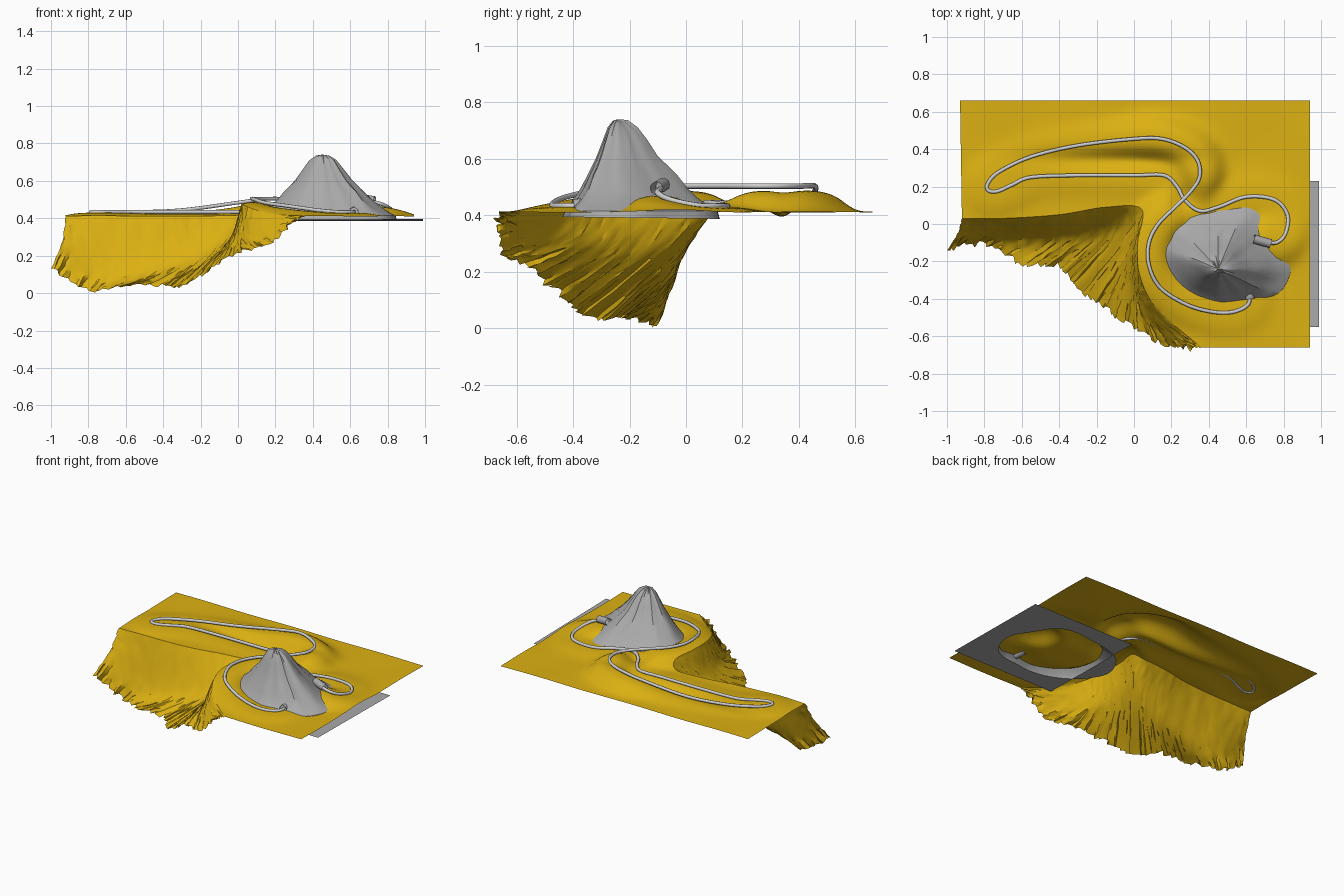
import bpy
import random
from math import exp, hypot, sin
from mathutils import Vector

random.seed(4)
cube = bpy.data.objects.get("Cube")
if cube:
    bpy.data.objects.remove(cube, do_unlink=True)


def make_material(name, colour):
    mat = bpy.data.materials.new(name)
    mat.use_nodes = True
    mat.diffuse_color = (*colour, 1)
    mat.node_tree.nodes["Principled BSDF"].inputs["Base Color"].default_value = (*colour, 1)
    return mat


yellow = make_material("sand yellow", (0.72, 0.44, 0.006))
grey = make_material("rock grey", (0.4, 0.4, 0.4))
light_grey = make_material("track light grey", (0.62, 0.62, 0.62))


def smooth(obj, angle):
    bpy.ops.object.select_all(action='DESELECT')
    obj.select_set(True)
    bpy.context.view_layer.objects.active = obj
    bpy.ops.object.shade_smooth_by_angle(angle=angle)


def spline(points, steps, closed=False):
    """Sample a smooth curve that passes through the points."""
    pts = [Vector(p) for p in points]
    n = len(pts)
    if closed:
        get = lambda i: pts[i % n]
    else:
        get = lambda i: pts[max(0, min(n - 1, i))]
    out = []
    for i in range(n if closed else n - 1):
        a, b, c, d = (get(i + k) for k in (-1, 0, 1, 2))
        for s in range(steps):
            t = s / steps
            out.append(b + (c - a) * (t / 2) + (a * 2 - b * 5 + c * 4 - d) * (t * t / 2)
                       + (b * 3 - a - c * 3 + d) * (t ** 3 / 2))
    return out if closed else out + [pts[-1]]


def straight(points, steps):
    pts = [Vector(p) for p in points]
    out = [a.lerp(b, s / steps) for a, b in zip(pts, pts[1:]) for s in range(steps)]
    return out + [pts[-1]]


def loft(name, rows, mat, closed=False, angle=0.5):
    """Skin a list of equally long rows of points."""
    n = len(rows[0])
    faces = []
    for r in range(len(rows) - 1):
        for c in range(n if closed else n - 1):
            d = (c + 1) % n
            faces.append((r * n + c, (r + 1) * n + c, (r + 1) * n + d, r * n + d))
    mesh = bpy.data.meshes.new(name)
    mesh.from_pydata([tuple(p) for row in rows for p in row], [], faces)
    mesh.validate()
    mesh.materials.append(mat)
    obj = bpy.data.objects.new(name, mesh)
    bpy.context.collection.objects.link(obj)
    smooth(obj, angle)
    return obj


def tube(name, points, radius, mat, resolution=2):
    curve = bpy.data.curves.new(name, 'CURVE')
    curve.dimensions = '3D'
    curve.bevel_depth = radius
    curve.bevel_resolution = resolution
    line = curve.splines.new('POLY')
    line.points.add(len(points) - 1)
    for p, co in zip(line.points, points):
        p.co = (*co, 1)
    curve.materials.append(mat)
    obj = bpy.data.objects.new(name, curve)
    bpy.context.collection.objects.link(obj)
    bpy.ops.object.select_all(action='DESELECT')
    obj.select_set(True)
    bpy.context.view_layer.objects.active = obj
    bpy.ops.object.convert(target='MESH')
    smooth(bpy.context.view_layer.objects.active, 0.9)


# Track: one winding line that crosses itself on a bridge
path = spline([
    (.62, -.36, .43), (.61, -.43, .43), (.53, -.47, .43), (.42, -.47, .44), (.28, -.43, .46),
    (.14, -.34, .48), (.08, -.22, .5), (.08, -.1, .5), (.13, 0, .5), (.22, .09, .5),
    (.3, .17, .5), (.35, .25, .5), (.34, .34, .5), (.27, .41, .5), (.15, .455, .5),
    (0, .455, .48), (-.3, .42, .44), (-.55, .36, .43), (-.72, .28, .43), (-.78, .22, .43),
    (-.78, .18, .43), (-.73, .175, .43), (-.65, .21, .43), (-.55, .25, .43), (-.3, .26, .43),
    (0, .26, .43), (.16, .26, .43), (.23, .2, .43), (.27, .13, .44), (.35, .07, .44),
    (.45, .09, .44), (.6, .145, .43), (.75, .13, .43), (.82, .05, .43), (.81, -.05, .45),
    (.76, -.1, .475), (.68, -.09, .49)], 6)
tube("track", [p + Vector((0, 0, .004)) for p in path], .01, light_grey)

BASE = .412


def bump(x, y, cx, cy, rx, ry):
    return exp(-((x - cx) / rx) ** 2 - ((y - cy) / ry) ** 2)


def ground(x, y):
    """Ground rises to meet the track and dips inside the long loop."""
    total, lift = .6, 0
    for p in path[::2]:
        w = exp(-(hypot(x - p.x, y - p.y) / .075) ** 2)
        total += w
        lift += w * (p.z - BASE)
    z = BASE + lift / total
    z -= .035 * bump(x, y, .27, .14, .07, .07)
    z -= .03 * bump(x, y, -.1, .345, .4, .05)
    return z + .002 * sin(9 * x + 2) * sin(11 * y)


# Terrain: flat land from the outer border to the cliff rim, then the cliff
STEPS = 12
outer = straight([(-.93, .66), (-.7, .66), (-.4, .66), (.2, .66), (.94, .66),
                  (.94, .3), (.94, 0), (.94, -.35), (.94, -.66)], STEPS)
rim = spline([(-.92, .03), (-.7, .03), (-.4, .05), (-.15, .09), (.04, .08),
              (.02, -.1), (.03, -.27), (.12, -.45), (.36, -.66)], STEPS)
middle = spline([(-.94, -.04, .28), (-.72, -.05, .15), (-.42, -.07, .14), (-.2, -.06, .2),
                 (-.06, -.07, .27), (-.04, -.2, .29), (0, -.36, .3), (.1, -.52, .32),
                 (.33, -.66, .4)], STEPS)
bottom = spline([(-1, -.14, .13), (-.8, -.1, .005), (-.62, -.2, .03), (-.4, -.22, .03),
                 (-.3, -.34, .03), (-.17, -.43, .1), (-.02, -.54, .2), (.18, -.64, .26),
                 (.3, -.66, .38)], STEPS)
columns = []
for i, (o, r, m, b) in enumerate(zip(outer, rim, middle, bottom)):
    flat = [o.lerp(r, k / 50) for k in range(51)]
    flat = [Vector((p.x, p.y, ground(p.x, p.y))) for p in flat]
    if 0 < i < len(rim) - 1:    # ragged lower border
        b = b + Vector((random.uniform(-.01, .01), random.uniform(-.025, .015),
                        random.uniform(0, .02)))
    cliff = spline([flat[-2], flat[-1], m, b], 7)[8:]
    for p in cliff[:-1]:
        p += Vector([random.uniform(-.004, .004) for _ in range(3)])
    columns.append(flat + cliff)
loft("terrain", list(zip(*columns)), yellow)

# Mountain: rings from the peak out to the foot, ending in a square base sheet
peak = Vector((.45, -.24))
foot = spline([(.1, -.15), (.16, 0), (.28, .07), (.45, .1), (.6, .11), (.7, .06), (.77, -.05),
               (.83, -.15), (.84, -.24), (.8, -.34), (.72, -.4), (.6, -.415), (.48, -.43),
               (.33, -.4), (.18, -.3)], 3, closed=True)
profile = [(.01, .74), (.1, .733), (.2, .705), (.3, .655), (.4, .605), (.5, .565), (.6, .53),
           (.7, .49), (.8, .46), (.9, .435), (1, .415)]
rings = []
for s, z in profile:
    rough = .012 * min(1, 4 * s * (1 - s))
    ring = []
    for p in foot:
        q = peak.lerp(p, s)
        crag = random.uniform(-rough, rough) * .5 + rough * sin(40 * p.x + 25 * p.y)
        ring.append((q.x, q.y, z + crag * .7))
    rings.append(ring)
centre, half = Vector((.6, -.16)), .39


def sheet_z(y):
    return .391 - .012 * (y - centre.y)


rings.append([(p.x, p.y, sheet_z(p.y)) for p in (centre.lerp(q, 1.03) for q in foot)])
border = []
for p in foot:
    d = p - centre
    q = centre + d * (half / max(abs(d.x), abs(d.y)))
    border.append(q)
# Snap the nearest border points to the corners so the sheet stays square
for sx in (-half, half):
    for sy in (-half, half):
        corner = centre + Vector((sx, sy))
        k = min(range(len(border)), key=lambda j: (border[j] - corner).length)
        border[k] = corner
rings.append([(p.x, p.y, sheet_z(p.y)) for p in border])
loft("mountain", rings, grey, closed=True, angle=0.6)

# Tunnel mouths where the track enters the mountain
for name, inner, outer_end in (("front_tunnel", (.61, -.32, .44), (.62, -.4, .435)),
                               ("side_tunnel", (.64, -.08, .51), (.73, -.105, .495))):
    tube(name, [Vector(inner), Vector(outer_end)], .024, grey, 3)
